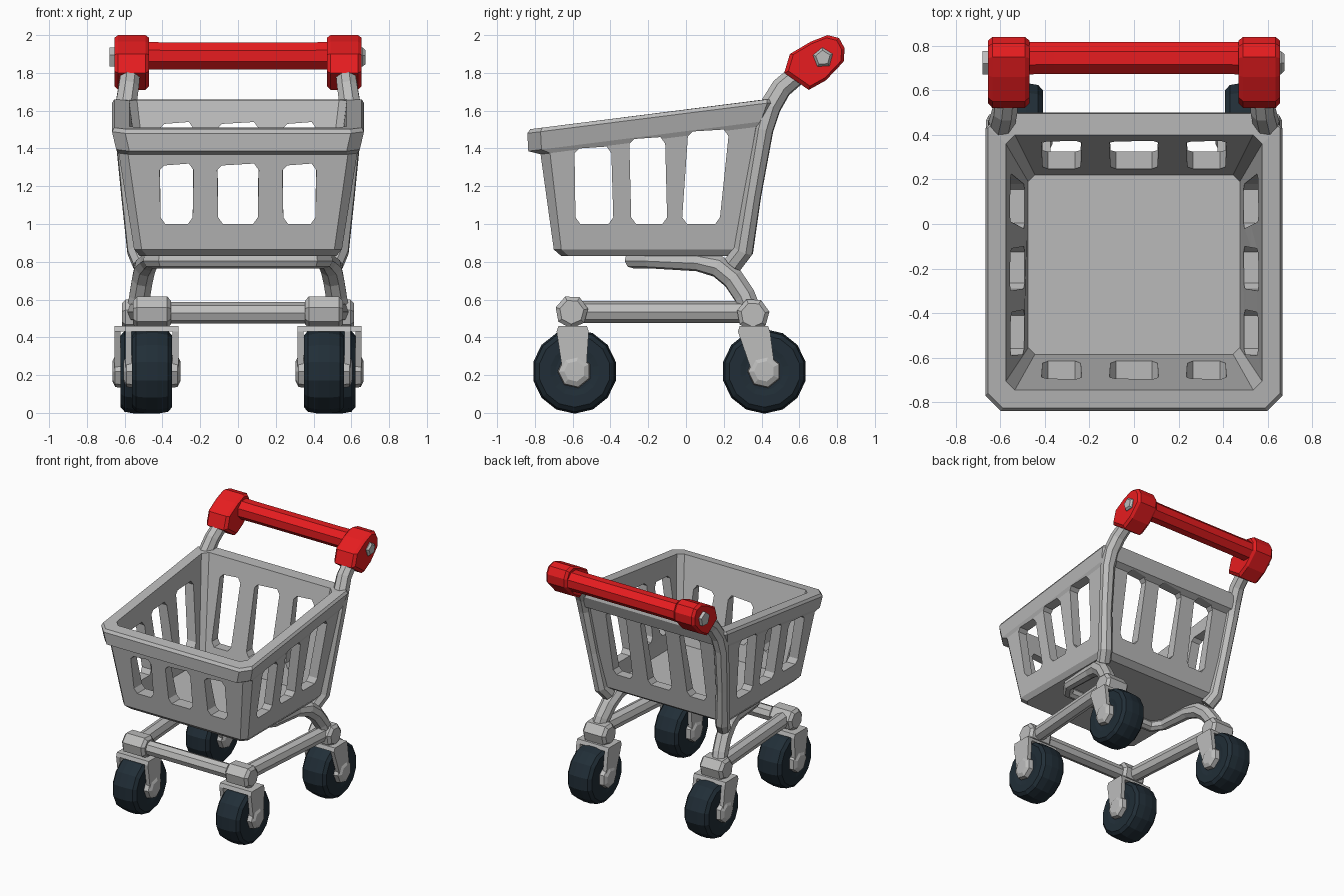
import bpy, bmesh, math

if "Cube" in bpy.data.objects:
    bpy.data.objects.remove(bpy.data.objects["Cube"])


def material(name, rgb):
    m = bpy.data.materials.new(name)
    m.diffuse_color = (*rgb, 1)
    m.use_nodes = True
    m.node_tree.nodes["Principled BSDF"].inputs["Base Color"].default_value = m.diffuse_color
    return m


GREY = material("basket_grey", (0.49, 0.49, 0.49))
LIGHT = material("frame_grey", (0.51, 0.51, 0.505))
RED = material("handle_red", (0.80, 0.012, 0.014))
DARK = material("tyre_dark", (0.015, 0.027, 0.038))


def loft(name, loops, mat):
    """Bridge equal-length loops in order and cap both ends."""
    bm = bmesh.new()
    rings = [[bm.verts.new(p) for p in lp] for lp in loops]
    n = len(rings[0])
    for a, b in zip(rings, rings[1:]):
        for i in range(n):
            j = (i + 1) % n
            bm.faces.new((a[i], a[j], b[j], b[i]))
    bm.faces.new(rings[0])
    bm.faces.new(rings[-1])
    bmesh.ops.recalc_face_normals(bm, faces=bm.faces)
    me = bpy.data.meshes.new(name)
    bm.to_mesh(me)
    bm.free()
    me.materials.append(mat)
    ob = bpy.data.objects.new(name, me)
    bpy.context.collection.objects.link(ob)
    return ob


def lathe_x(name, cx, cy, cz, prof, sides, mat, turn=0.5):
    """Polygon rings along x; prof holds (x offset, radius)."""
    return loft(name, [[(cx + dx, cy + r * math.cos((k + turn) * math.tau / sides),
                         cz + r * math.sin((k + turn) * math.tau / sides))
                        for k in range(sides)] for dx, r in prof], mat)


def prism_x(name, pts, x0, x1, mat, chamfer=0.0):
    """Extrude a (y, z) outline along x, optionally with chamfered ends."""
    cy = sum(p[0] for p in pts) / len(pts)
    cz = sum(p[1] for p in pts) / len(pts)

    def ring(x, s):
        return [(x, cy + (y - cy) * s, cz + (z - cz) * s) for y, z in pts]
    if not chamfer:
        return loft(name, [ring(x0, 1), ring(x1, 1)], mat)
    c = math.copysign(chamfer, x1 - x0)
    return loft(name, [ring(x0, .88), ring(x0 + c, 1), ring(x1 - c, 1), ring(x1, .88)], mat)


def tube(name, pts, radius, mat, res=2):
    """Sweep a low-poly round section along a path of (x, y, z[, scale])."""
    cu = bpy.data.curves.new(name, 'CURVE')
    cu.dimensions = '3D'
    cu.bevel_depth = radius
    cu.bevel_resolution = res
    cu.use_fill_caps = True
    sp = cu.splines.new('POLY')
    sp.points.add(len(pts) - 1)
    sp.use_smooth = False
    for p, q in zip(sp.points, pts):
        p.co = (*q[:3], 1)
        p.radius = q[3] if len(q) > 3 else 1
    tmp = bpy.data.objects.new(name + "_path", cu)
    bpy.context.collection.objects.link(tmp)
    dg = bpy.context.evaluated_depsgraph_get()
    me = bpy.data.meshes.new_from_object(tmp.evaluated_get(dg))
    bpy.data.objects.remove(tmp)
    me.name = name
    me.materials.clear()
    me.materials.append(mat)
    for f in me.polygons:
        f.use_smooth = False
    ob = bpy.data.objects.new(name, me)
    bpy.context.collection.objects.link(ob)
    return ob


# Basket shell: chamfered rectangles, upper ones sloping up to the back
def basket_loop(hx, y0, y1, z, slope, c):
    pts = [(-hx + c, y0), (hx - c, y0), (hx, y0 + c), (hx, y1 - c),
           (hx - c, y1), (-hx + c, y1), (-hx, y1 - c), (-hx, y0 + c)]
    return [(x, y, z + slope * min(y + 0.84, 1.26)) for x, y in pts]


S = 0.127
basket = loft("basket", [
    basket_loop(.52, -.66, .25, .83, 0, .04),
    basket_loop(.55, -.70, .30, .865, 0, .04),
    basket_loop(.632, -.77, .42, 1.36, S, .05),
    basket_loop(.645, -.835, .465, 1.385, S, .07),
    basket_loop(.667, -.84, .50, 1.48, S, .07),
    basket_loop(.655, -.825, .495, 1.50, S, .065),
    basket_loop(.575, -.745, .40, 1.50, S, .04),
    basket_loop(.475, -.585, .22, .88, 0, .03)], GREY)


# Window cutters: chamfered outlines pushed through the walls
def window(b0, b1, t0, t1, z0, z1):
    c, h = .025, .035
    return [(b0 + c, z0), (b1 - c, z0), (b1, z0 + h), (t1, z1 - h),
            (t1 - c, z1), (t0 + c, z1 - .01), (t0, z1 - h), (b0, z0 + h)]


cutters = []
for w in [(-.585, -.385, -.59, -.395, 1.0, 1.41), (-.29, -.10, -.30, -.11, 1.0, 1.46),
          (-.02, .18, .01, .225, 1.0, 1.50)]:
    cutters.append(prism_x("side_window_cutter", window(*w), -1, 1, GREY))
for y0, y1, top in [(-1.1, -.52, 1.32), (.15, .8, 1.54)]:
    for cx, hw in [(-.325, .09), (0, .11), (.325, .09)]:
        out = window(cx - hw + .005, cx + hw - .005, cx - hw, cx + hw, 1.0, top)
        cutters.append(loft("end_window_cutter",
                            [[(x, y, z) for x, z in out] for y in (y0, y1)], GREY))
for cut in cutters:
    mod = basket.modifiers.new("window", 'BOOLEAN')
    mod.operation = 'DIFFERENCE'
    mod.solver = 'EXACT'
    mod.object = cut
dg = bpy.context.evaluated_depsgraph_get()
cut_mesh = bpy.data.meshes.new_from_object(basket.evaluated_get(dg))
basket.modifiers.clear()
basket.data = cut_mesh
for cut in cutters:
    bpy.data.objects.remove(cut)

# Rear legs joined by a U-shaped bar under the basket
half = [(.535, .35, .52), (.52, .31, .62), (.505, .25, .71), (.49, .17, .775),
        (.47, .06, .80, .85), (.46, -.20, .81, .75), (.40, -.285, .81, .75)]
tube("under_basket_legs", half + [(-p[0], *p[1:]) for p in reversed(half)], .06, LIGHT)

# Front cross bar of the base frame
tube("front_base_bar", [(-.42, -.60, .53), (.42, -.60, .53)], .056, LIGHT)

# Handle grip
lathe_x("handle_grip", 0, .745, 1.89, [(-.52, .08), (-.36, .077), (.36, .077), (.52, .08)],
        8, RED)

for s, side in ((-1, "left"), (1, "right")):
    # Upright post following the rear corner up to the handle
    post = [(.505, .25, .79, 1.1), (.535, .305, .86, 1.1), (.57, .35, 1.15), (.60, .41, 1.50, 1.1),
            (.595, .445, 1.62, 1.2), (.58, .505, 1.72, 1.15), (.57, .60, 1.80, 1.1),
            (.56, .68, 1.86)]
    tube(side + "_post", [(s * p[0], *p[1:]) for p in post], .05, LIGHT)

    # Side bar of the base frame
    tube(side + "_base_bar", [(s * .465, -.58, .535), (s * .53, .32, .535)], .058, LIGHT)

    # Handle end block and its bolt
    block = [(.52, 1.80), (.55, 1.90), (.66, 1.965), (.75, 2.0), (.81, 1.985),
             (.84, 1.93), (.835, 1.86), (.74, 1.76), (.65, 1.71)]
    prism_x(side + "_handle_end", block, s * .47, s * .655, RED, .02)
    lathe_x(side + "_handle_bolt", s * .65, .725, 1.88, [(-.03, .055), (.01, .055), (.025, .04)],
            5, LIGHT, .3)

    # Casters: x, wheel y, fork top y, joint height
    for end, x, wy, ty, jz in (("front", .455, -.59, -.60, .535), ("rear", .515, .415, .36, .52)):
        x *= s
        name = end + "_" + side
        lathe_x(name + "_tyre", x, wy, .22,
                [(-.10, .10), (-.106, .13), (-.106, .19), (-.085, .214), (-.03, .224),
                 (.03, .224), (.085, .214), (.106, .19), (.106, .13), (.10, .10)], 14, DARK)
        lathe_x(name + "_axle", x, wy, .22,
                [(-.15, .055), (-.135, .085), (-.10, .09), (.10, .09), (.135, .085), (.15, .055)],
                7, LIGHT)
        arm = [(wy - .06, .20), (wy + .06, .20), (ty + .085, .43), (ty + .075, .455),
               (ty - .075, .455), (ty - .085, .43)]
        for k in (-1, 1):
            prism_x(name + "_fork_arm", arm, x + k * .108, x + k * .14, LIGHT)
        bridge = [(ty - .085, .43), (ty + .085, .43), (ty + .075, .46), (ty - .075, .46)]
        prism_x(name + "_fork_bridge", bridge, x - .14, x + .14, LIGHT)
        lathe_x(name + "_joint", x, ty - .005, jz,
                [(-.10, .065), (-.08, .088), (.08, .088), (.10, .065)], 7, LIGHT, .2)
